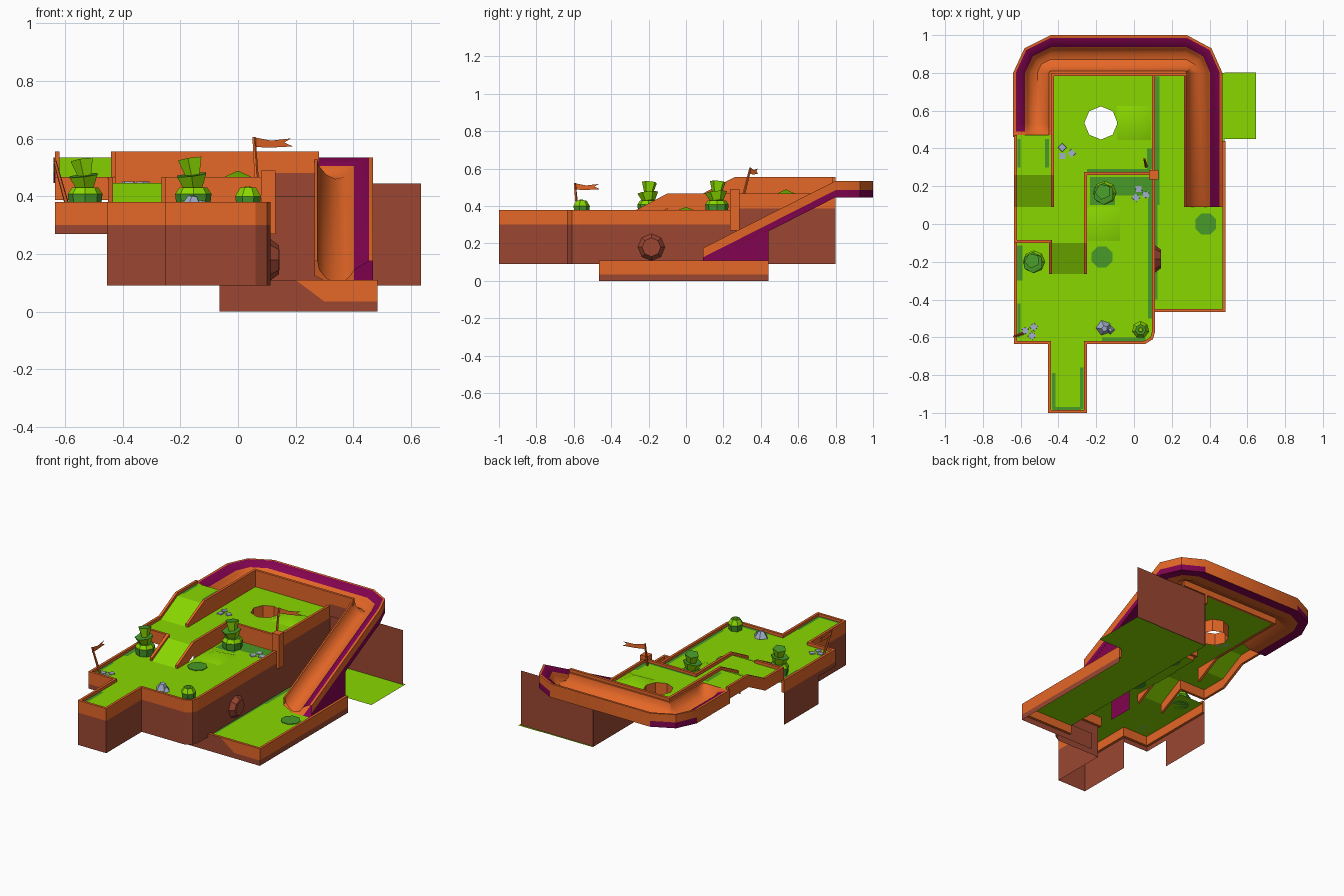
import bpy, bmesh, math
from mathutils import Vector, Matrix

if "Cube" in bpy.data.objects:
    bpy.data.objects.remove(bpy.data.objects["Cube"])

def material(name, rgb):
    m = bpy.data.materials.new(name)
    m.diffuse_color = (*rgb, 1)
    m.use_nodes = True
    m.node_tree.nodes["Principled BSDF"].inputs["Base Color"].default_value = m.diffuse_color
    return m

ORANGE = material("orange", (0.78, 0.135, 0.02))
BROWN = material("brown", (0.33, 0.062, 0.032))
PURPLE = material("purple", (0.225, 0.001, 0.08))
LIME = material("lime", (0.25, 0.68, 0.0))
GREEN = material("dark_green", (0.065, 0.32, 0.022))
GREY = material("grey", (0.36, 0.43, 0.60))

def mesh(name, verts, faces, mats, idx=None):
    me = bpy.data.meshes.new(name)
    me.from_pydata([tuple(v) for v in verts], [], faces)
    for m in mats:
        me.materials.append(m)
    if idx:
        for p, i in zip(me.polygons, idx):
            p.material_index = i
    me.update()
    ob = bpy.data.objects.new(name, me)
    bpy.context.collection.objects.link(ob)
    return ob

def sheet(name, pts, mat):
    return mesh(name, pts, [list(range(len(pts)))], [mat])

def rect(name, x0, y0, x1, y1, z0, mat, z1=None):
    z1 = z0 if z1 is None else z1
    return sheet(name, [(x0, y0, z0), (x1, y0, z0), (x1, y1, z1), (x0, y1, z1)], mat)

def wall(name, pts, depth=0.08, w=0.016):
    """Square rim along a path of (x, y, top), thickened to the left."""
    verts, faces = [], []
    n = len(pts)
    for i, p in enumerate(pts):
        dirs = []
        for a, b in ((i - 1, i), (i, i + 1)):
            if a >= 0 and b < n:
                dirs.append(Vector((pts[b][0] - pts[a][0], pts[b][1] - pts[a][1])).normalized())
        ns = [Vector((-d.y, d.x)) for d in dirs]
        m = sum(ns, Vector((0, 0))).normalized()
        m *= w / max(m.dot(ns[0]), 0.3)
        x, y, z = p
        verts += [(x, y, z), (x + m.x, y + m.y, z),
                  (x + m.x, y + m.y, z - depth), (x, y, z - depth)]
    for i in range(n - 1):
        for k in range(4):
            l = (k + 1) % 4
            faces.append([4 * i + k, 4 * i + l, 4 * i + 4 + l, 4 * i + 4 + k])
    faces += [[3, 2, 1, 0], [4 * n - 4 + k for k in range(4)]]
    return mesh(name, verts, faces, [ORANGE])

def skirt(name, pts, bottom, depth=0.08, mat=BROWN):
    """Thin sheet hanging below a rim."""
    verts = [(x, y, z - depth) for x, y, z in pts] + [(x, y, bottom) for x, y, z in pts]
    n = len(pts)
    return mesh(name, verts, [[i, n + i, n + i + 1, i + 1] for i in range(n - 1)], [mat])

def cone(name, loc, r1, r2, h, sides, mat, tilt=(0, 0), turn=0, cap=None):
    bm = bmesh.new()
    bmesh.ops.create_cone(bm, cap_ends=True, segments=sides, radius1=r1, radius2=r2, depth=h)
    if cap:
        for f in bm.faces:
            f.material_index = int(f.calc_center_median().z > h * .49)
    bm.transform(Matrix.Translation(loc) @ Matrix.Rotation(tilt[0], 4, 'X') @
                 Matrix.Rotation(tilt[1], 4, 'Y') @ Matrix.Rotation(turn, 4, 'Z') @
                 Matrix.Translation((0, 0, h / 2)))
    me = bpy.data.meshes.new(name)
    bm.to_mesh(me)
    bm.free()
    me.materials.append(mat)
    if cap:
        me.materials.append(cap)
    ob = bpy.data.objects.new(name, me)
    bpy.context.collection.objects.link(ob)
    return ob

LOW, MID, TOP, BOX = 0.36, 0.447, 0.535, 0.09
R1, R2, R3 = 0.38, 0.467, 0.555

# Lower deck with its tee strip
low = [(-.635, -.1, R1), (-.635, -.635, R1), (-.455, -.635, R1), (-.455, -1, R1), (-.25, -1, R1),
       (-.25, -.635, R1), (.06, -.635, R1), (.1, -.61, R1), (.112, -.57, R1), (.112, .26, R1)]
wall("lower_rim", low)
skirt("lower_skirt", low[2:], BOX)
skirt("left_skirt", low[:3], 0.27)
skirt("left_support", [(-.635, -.46, R1), (-.635, -.1, R1)], BOX)
sheet("lower_floor", [(x, y, LOW) for x, y, z in low] +
      [(-.25, .26, LOW), (-.25, -.265, LOW), (-.45, -.265, LOW), (-.45, -.1, LOW)], LIME)
rect("first_ramp", -.45, -.265, -.25, -.1, LOW, LIME, MID)

# Middle deck, second ramp and upper channel
wall("left_rim", [(-.635, .47, R3), (-.635, .26, R3), (-.635, .09, R2), (-.635, -.1, R2),
                  (-.45, -.1, R2), (-.45, -.265, R1)])
right_rim = [(-.25, -.265, R1), (-.25, -.1, R2), (-.25, .26, R2), (.112, .26, R2), (.112, .8, R2)]
wall("right_rim", right_rim)
skirt("inner_skirt", right_rim[1:4], LOW, .075, ORANGE)
skirt("deck_side_skirt", right_rim[3:], BOX)
wall("back_rim", [(.28, .8, R3), (-.44, .8, R3), (-.44, .26, R3), (-.44, .09, R2)], 0.11)
rect("second_ramp", -.635, .09, -.44, .26, MID, LIME, TOP)
rect("upper_floor", -.635, .26, -.44, .47, TOP, LIME)
for r in [(-.635, -.1, -.44, .09), (-.44, -.1, -.25, .26), (-.44, .26, .112, .41),
          (-.44, .66, .112, .8), (-.44, .41, -.3, .66), (-.05, .41, .112, .66)]:
    rect("middle_floor", *r, MID, LIME)

# Floor around the hole and the cup lining
ring, cup = [], []
for k in range(8):
    c, s = math.cos(k * math.pi / 4), math.sin(k * math.pi / 4)
    big = max(abs(c), abs(s))
    ring.append((-.175 + .125 * c / big, .535 + .125 * s / big, MID))
    cup.append((-.175 + .088 * c, .535 + .088 * s, MID))
deep = [(x, y, MID - .08) for x, y, z in cup]
quads = [[k, (k + 1) % 8, 8 + (k + 1) % 8, 8 + k] for k in range(8)]
mesh("hole_floor", ring + cup, quads, [LIME])
mesh("hole_cup", cup + deep, quads, [ORANGE])

# Low bumps in the turf, softly shaded
for cx, cy, h, z, p in [(-.165, 0, .09, LOW, .035), (0, .535, .09, MID, .042)]:
    bump = mesh("bump", [(cx - h, cy - h, z), (cx + h, cy - h, z), (cx + h, cy + h, z),
                         (cx - h, cy + h, z), (cx, cy, z + p)],
                [[0, 1, 4], [1, 2, 4], [2, 3, 4], [3, 0, 4]], [LIME])
    bump.data.shade_smooth()

# Finish box, low floor and supporting panels
rect("box_floor", .112, -.465, .48, .8, BOX, LIME)
rect("side_floor", .48, .45, .647, .803, BOX, LIME)
wall("box_rim", [(.112, -.465, .11), (.484, -.465, .11), (.484, .44, .11)], .075)
skirt("box_side_skirt", [(.484, -.465, .11), (.484, .44, .11)], 0, .075)
fy = -.467
sheet("box_front_brown", [(-.065, fy, 0), (.484, fy, 0), (.484, fy, .035), (.3, fy, .035),
                          (.2, fy, .11), (-.065, fy, .11)], BROWN)
sheet("box_front_orange", [(.3, fy, .035), (.484, fy, .035), (.484, fy, .11), (.2, fy, .11)], ORANGE)
skirt("back_panel", [(.112, .79, .445), (.635, .79, .445)], BOX, 0)
skirt("back_panel_top", [(.113, .782, .48), (.27, .782, .48)], .4, 0)

# Curved chute: one section swept from inner to outer edge points, scooped at its start
drop = .36
stations = [((-.44, .46), (-.64, .46), 0, .05), ((-.44, .49), (-.64, .49), 0, .7),
            ((-.44, .53), (-.64, .53), 0, 1), ((-.44, .8), (-.64, .8), 0, 1),
            ((-.44, .8), (-.58, .93), 0, 1), ((-.44, .8), (-.44, 1), 0, 1), ((.27, .8), (.28, 1), 0, 1),
            ((.27, .8), (.41, .93), 0, 1), ((.265, .8), (.468, .8), 0, 1), ((.265, .09), (.468, .09), drop, 1)]
section = [(0, -.05), (0, 0), (.05, 0), (.08, -.03), (.2, -.06), (.36, -.075), (.52, -.068), (.62, -.05),
           (.68, -.03), (.93, 0), (1, 0), (1, -.05), (1, -.088), (.68, -.088), (.36, -.088), (0, -.05)]
paint = [0, 0, 0, 0, 0, 0, 0, 0, 1, 0, 0, 1, 1, 0, 0]
verts, faces, idx = [], [], []
n = len(section)
for (ix, iy), (ox, oy), d, scoop in stations:
    for k, (t, z) in enumerate(section):
        z *= scoop if k < 11 else 1
        verts.append((ix + (ox - ix) * t, iy + (oy - iy) * t, .535 - d + z))
for i in range(len(stations) - 1):
    for k in range(n - 1):
        faces.append([i * n + k, i * n + k + 1, (i + 1) * n + k + 1, (i + 1) * n + k])
        plain = (k == 11 and i in (0, 1, 2, 5)) or (k == 8 and i == 0)
        idx.append(0 if plain else paint[k])
chute = mesh("chute", verts, faces, [ORANGE, PURPLE], idx)
bpy.context.view_layer.objects.active = chute
chute.select_set(True)
bpy.ops.object.shade_smooth_by_angle(angle=math.radians(35))
chute.select_set(False)
sheet("chute_support", [(.467, .09, BOX), (.467, .44, BOX), (.467, .44, .27), (.467, .09, .1)], PURPLE)

# Ball outlet on the deck side with its inner backing
cone("outlet", (.112, -.185, .18), .072, .05, .03, 8, BROWN, (0, math.pi / 2))
cone("outlet_mouth", (.14, -.185, .18), .035, .035, .004, 8, BROWN, (0, math.pi / 2))
sheet("outlet_backing", [(-.05, -.27, .11), (-.05, -.1, .11), (-.05, -.1, .25), (-.05, -.27, .25)], PURPLE)

# Corner post
cone("post", (.105, .26, .27), .036, .036, .22, 4, ORANGE, turn=math.pi / 4)

# Dark turf patches
for x0, y0, x1, y1, z in [
        (-.435, -.98, -.415, -.79, LOW), (-.285, -.98, -.267, -.76, LOW), (-.43, -.984, -.28, -.97, LOW),
        (-.17, -.62, .06, -.6, LOW), (.075, -.5, .096, .2, LOW), (-.1, .15, .096, .25, LOW),
        (-.234, .1, -.1, .25, LOW), (-.62, -.3, -.59, -.115, LOW), (-.618, -.6, -.6, -.42, LOW),
        (.112, .1, .135, .78, BOX), (.112, -.4, .125, .1, BOX), (-.25, .276, .09, .29, MID),
        (.07, .29, .096, .4, MID), (-.618, .3, -.6, .45, TOP), (-.47, .3, -.45, .45, TOP)]:
    rect("turf_patch", x0, y0, x1, y1, z + .003, GREEN)
for x, y, z in [(-.17, -.175, LOW), (.38, 0, BOX)]:
    cone("turf_spot", (x, y, z), .06, .06, .004, 8, GREEN, turn=math.pi / 8)

# Layered plants: dark base, lime band and two dark-hearted cups
for x, y, s in [(-.53, -.2, 1), (-.155, .165, 1.05)]:
    cone("plant_base", (x, y, LOW), .055 * s, .06 * s, .048, 8, GREEN)
    cone("plant_band", (x, y, LOW + .048), .06 * s, .046 * s, .022, 8, LIME, cap=GREEN)
    cone("plant_leaf_lower", (x, y, LOW + .068), .034 * s, .056 * s, .045 * s, 6, LIME, (.1, -.12), 0, GREEN)
    cone("plant_leaf_upper", (x, y, LOW + .108), .024 * s, .042 * s, .06 * s, 5, LIME, (-.1, -.15), .4, GREEN)
cone("bush_base", (.035, -.56, LOW), .04, .046, .04, 7, GREEN)
cone("bush_top", (.035, -.56, LOW + .04), .046, .028, .03, 7, LIME, cap=GREEN)
cone("bush_cap", (.035, -.56, LOW + .07), .014, .01, .004, 7, LIME)

# Rocks and flat stones
cone("rock", (-.16, -.55, LOW), .042, .016, .042, 5, GREY, (.1, .1), .3)
cone("rock_small", (-.125, -.56, LOW), .025, .01, .025, 4, GREY)
for i, (x, y, z) in enumerate([(-.38, .405, MID), (-.378, .36, MID), (-.33, .375, MID),
                               (.025, .185, LOW), (.01, .14, LOW), (.063, .155, LOW),
                               (-.53, -.545, LOW), (-.575, -.565, LOW), (-.54, -.592, LOW)]):
    cone("flat_stone", (x, y, z), .023, .022, .005, 4, GREY, turn=i * .8)

# Leaning flags: pole base, pole top, pennant direction
for a, b, d in [((-.59, -.58, LOW), (-.635, -.595, .522), (-.03, 1, 0)),
                ((.065, .305, MID), (.055, .345, .605), (1, .3, 0))]:
    a, b, d = Vector(a), Vector(b), Vector(d)
    axis = b - a
    pole = cone("flag_pole", (0, 0, 0), .008, .006, axis.length, 5, ORANGE)
    pole.matrix_world = Matrix.Translation(a) @ axis.to_track_quat('Z', 'Y').to_matrix().to_4x4()
    shape = [(0, 0), (.06, -.012), (.13, -.004), (.105, -.018), (.135, -.032), (.06, -.036), (0, -.034)]
    sheet("flag", [b + d * u + Vector((0, 0, v)) for u, v in shape], ORANGE)
